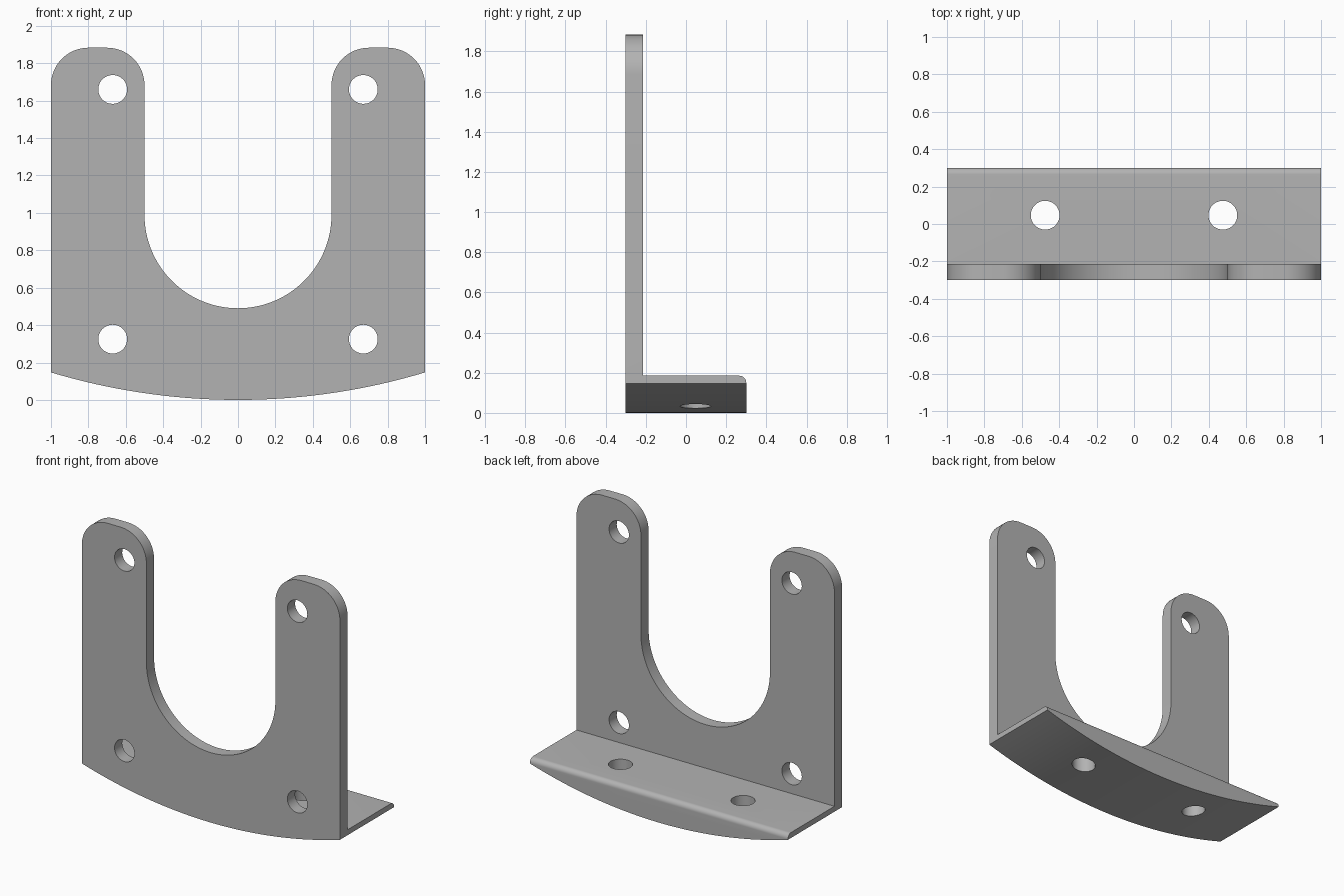
import bpy, bmesh, math
from mathutils import Matrix

if "Cube" in bpy.data.objects:
    bpy.data.objects.remove(bpy.data.objects["Cube"], do_unlink=True)

HALF_DEPTH, PLATE_BACK, FLANGE_TOP = 0.3, -0.215, 0.185
HOLE_R, EDGE_R, TIP_R, SLOT_R = 0.077, 0.035, 0.2, 0.5
HEIGHT, SIDE_Z, SLOT_Z = 1.883, 0.147, 0.99

grey = bpy.data.materials.new("plain grey")
grey.use_nodes = True
grey.diffuse_color = (0.45, 0.45, 0.45, 1)
grey.node_tree.nodes["Principled BSDF"].inputs["Base Color"].default_value = (0.45, 0.45, 0.45, 1)


def arc(cx, cy, r, start, end, steps):
    angles = [math.radians(start + (end - start) * i / steps) for i in range(steps + 1)]
    return [(cx + r * math.cos(a), cy + r * math.sin(a)) for a in angles]


def make_object(name, bm):
    bmesh.ops.recalc_face_normals(bm, faces=bm.faces)
    mesh = bpy.data.meshes.new(name)
    bm.to_mesh(mesh)
    bm.free()
    mesh.materials.append(grey)
    obj = bpy.data.objects.new(name, mesh)
    bpy.context.collection.objects.link(obj)
    return obj


def prism(name, points, sweep):
    bm = bmesh.new()
    face = bm.faces.new([bm.verts.new(p) for p in points])
    new = bmesh.ops.extrude_face_region(bm, geom=[face])["geom"]
    bmesh.ops.translate(bm, vec=sweep, verts=[v for v in new if isinstance(v, bmesh.types.BMVert)])
    return make_object(name, bm)


def drill(name, location, axis, length):
    bm = bmesh.new()
    turn = Matrix.Rotation(math.pi / 2, 4, "X") if axis == "Y" else Matrix()
    bmesh.ops.create_cone(bm, cap_ends=True, segments=48, radius1=HOLE_R, radius2=HOLE_R,
                          depth=length, matrix=Matrix.Translation(location) @ turn)
    return make_object(name, bm)


# Front outline: curved base, two rounded arms and a U-shaped slot
base_r = (1 + SIDE_Z ** 2) / (2 * SIDE_Z)
swing = math.degrees(math.asin(1 / base_r))
tip_z = HEIGHT - TIP_R
outline = arc(0, base_r, base_r, 270 - swing, 270 + swing, 48)
outline += arc(1 - TIP_R, tip_z, TIP_R, 0, 90, 16)
outline += arc(SLOT_R + TIP_R, tip_z, TIP_R, 90, 180, 16)
outline += arc(0, SLOT_Z, SLOT_R, 0, -180, 64)
outline += arc(-SLOT_R - TIP_R, tip_z, TIP_R, 0, 90, 16)
outline += arc(TIP_R - 1, tip_z, TIP_R, 90, 180, 16)
bracket = prism("bracket", [(x, -HALF_DEPTH, z) for x, z in outline], (0, 2 * HALF_DEPTH, 0))

# Space above the flange, with its rounded back edge
space = [(PLATE_BACK, 2.2), (PLATE_BACK, FLANGE_TOP)]
space += arc(HALF_DEPTH - EDGE_R, FLANGE_TOP - EDGE_R, EDGE_R, 90, 0, 10)
space += [(0.4, FLANGE_TOP - EDGE_R), (0.4, 2.2)]
cutters = [prism("flange_space_cutter", [(-1.2, y, z) for y, z in space], (2.4, 0, 0))]

# Screw holes through the plate and the flange
for side in (-1, 1):
    for z in (0.325, 1.66):
        cutters.append(drill("plate_hole_cutter", (side * 0.67, -0.26, z), "Y", 0.3))
    cutters.append(drill("flange_hole_cutter", (side * 0.475, 0.047, 0.1), "Z", 0.5))

bpy.context.view_layer.objects.active = bracket
for cutter in cutters:
    cutter.hide_render = True
    cut = bracket.modifiers.new("cut", "BOOLEAN")
    cut.operation, cut.solver, cut.object = "DIFFERENCE", "EXACT", cutter
    bpy.ops.object.modifier_apply(modifier=cut.name)
    bpy.data.objects.remove(cutter, do_unlink=True)

bpy.ops.object.select_all(action="DESELECT")
bracket.select_set(True)
bpy.ops.object.shade_smooth_by_angle(angle=math.radians(30))
